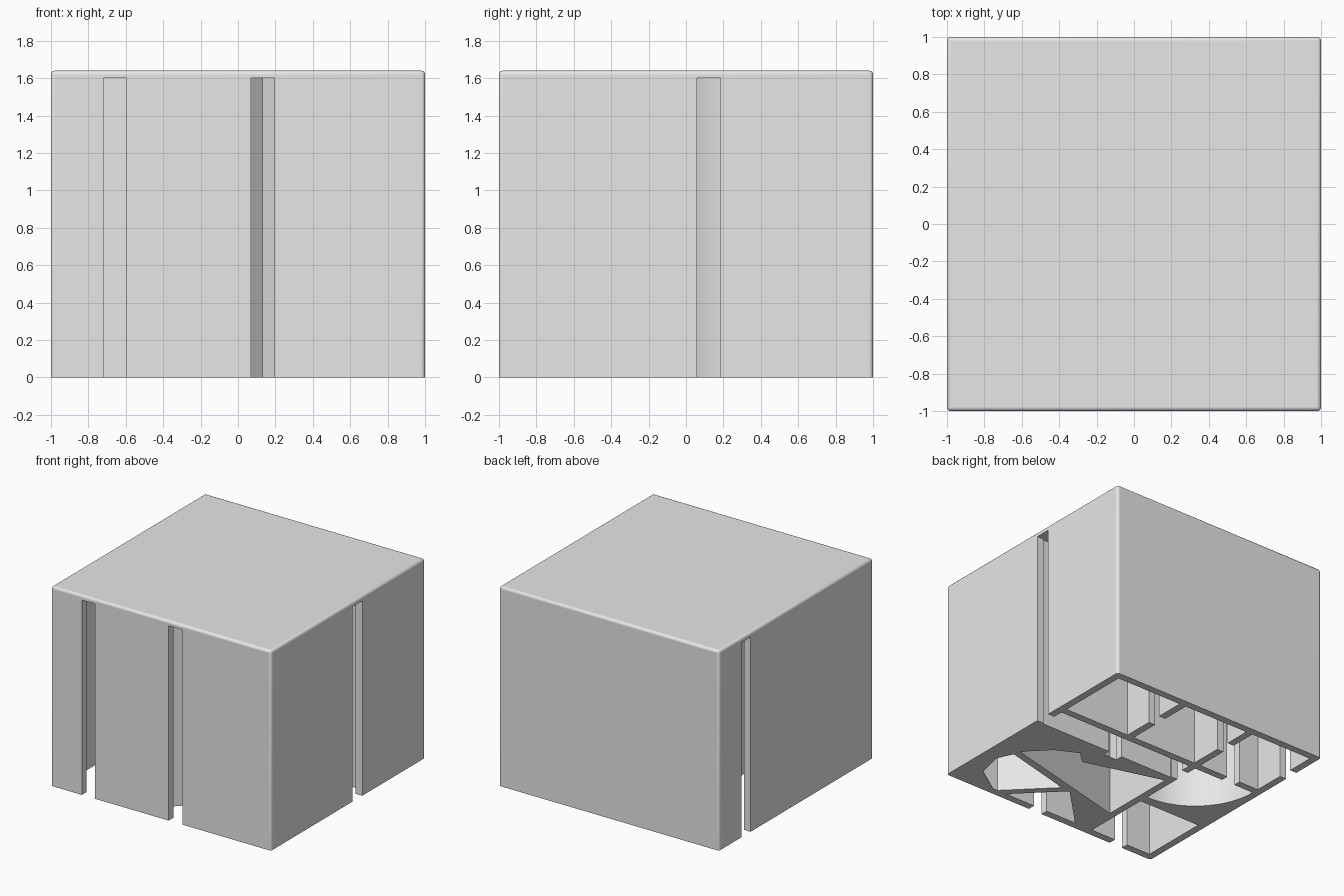
import bpy, bmesh, math

if "Cube" in bpy.data.objects:
    bpy.data.objects.remove(bpy.data.objects["Cube"])

H, ROOF, IN = 1.64, 1.60, 0.94   # total height, ceiling height, inner wall face

grey = bpy.data.materials.new("light_grey")
grey.diffuse_color = (0.8, 0.8, 0.8, 1)
grey.use_nodes = True
grey.node_tree.nodes["Principled BSDF"].inputs["Base Color"].default_value = grey.diffuse_color


def prism(name, pts, z0, z1):
    """Extrude a flat outline into a closed prism."""
    bm = bmesh.new()
    face = bm.faces.new([bm.verts.new((x, y, z0)) for x, y in pts])
    top = bmesh.ops.extrude_face_region(bm, geom=[face])
    verts = [v for v in top["geom"] if isinstance(v, bmesh.types.BMVert)]
    bmesh.ops.translate(bm, vec=(0, 0, z1 - z0), verts=verts)
    bmesh.ops.recalc_face_normals(bm, faces=bm.faces)
    mesh = bpy.data.meshes.new(name)
    bm.to_mesh(mesh)
    bm.free()
    ob = bpy.data.objects.new(name, mesh)
    bpy.context.collection.objects.link(ob)
    mesh.materials.append(grey)
    return ob


def rect(x0, x1, y0, y1):
    return [(x0, y0), (x1, y0), (x1, y1), (x0, y1)]


# Outer block with softened top and vertical edges
block = prism("house_block", rect(-1, 1, -1, 1), 0, H)
bm = bmesh.new()
bm.from_mesh(block.data)
soft = [e for e in bm.edges if max(v.co.z for v in e.verts) > H - 0.01]
bmesh.ops.bevel(bm, geom=soft, offset=0.02, segments=3, profile=0.5, affect='EDGES')
bm.to_mesh(block.data)
bm.free()

# Quarter-round wall of the west room
R = 0.565
arc = [(-0.375 - R * math.sin(a), 0.27 - R * math.cos(a))
       for a in (math.pi / 2 * i / 16 for i in range(17))]

rooms = [
    rect(0.34, IN, 0.33, IN),                                      # north-east
    rect(-0.316, 0.28, 0.33, IN),                                  # north
    rect(-IN, -0.375, 0.33, IN),                                   # north-west
    rect(-0.316, IN, 0.05, 0.27),                                  # corridor
    [(-0.375, 0.27)] + arc,                                        # west, rounded
    rect(-IN, -0.375, -IN, -0.37),                                 # south-west
    [(IN, -0.013), (-0.316, -0.013), (-0.316, -0.66), (IN, -0.35)],  # centre
    [(IN, -0.41), (IN, -IN), (0.555, -IN), (0.21, -0.595)],        # south-east
    [(0.13, -0.60), (-0.21, -IN), (0.47, -IN)],                    # entrance wedge
]
doors = [
    rect(-0.72, -0.60, -1.1, -0.9),      # front left
    rect(0.07, 0.195, -1.1, -0.9),       # front right
    rect(0.90, 1.1, 0.06, 0.185),        # right side
    rect(-1.1, -0.90, 0.59, 0.71),       # left side
    rect(0.25, 0.37, 0.58, 0.70),        # between the north rooms
    rect(-0.40, -0.29, 0.60, 0.72),
    rect(-0.76, -0.64, 0.25, 0.35),      # north-west to west
    rect(-0.40, -0.29, 0.06, 0.185),     # corridor to west
    rect(0.165, 0.29, -0.03, 0.07),      # corridor to centre
]

# Hollow out the rooms and doorways
cutters = [prism("cutter", p, -0.2, ROOF) for p in rooms + doors]
for c in cutters:
    c.hide_render = True
    mod = block.modifiers.new("cut", 'BOOLEAN')
    mod.operation, mod.solver, mod.object = 'DIFFERENCE', 'EXACT', c
bpy.context.view_layer.update()
mesh = bpy.data.meshes.new_from_object(
    block.evaluated_get(bpy.context.evaluated_depsgraph_get()))
block.modifiers.clear()
block.data = mesh
mesh.materials.clear()
mesh.materials.append(grey)
for c in cutters:
    bpy.data.objects.remove(c)

# Only the rounded corners and the curved wall are smooth
bpy.context.view_layer.objects.active = block
block.select_set(True)
bpy.ops.object.shade_smooth_by_angle(angle=math.radians(32))
for p in mesh.polygons:
    p.material_index = 0
    n = p.normal
    diagonal = abs(abs(n.x) - abs(n.y)) < 0.01 and p.area > 0.3
    p.use_smooth = max(map(abs, n)) < 0.9999 and not diagonal

# Partial floor plates under the centre and south-east rooms
prism("centre_floor_plate", [(IN, -0.013), (IN, -0.35), (0.80, -0.385), (0.62, -0.20),
      (0.44, -0.11), (0.34, -0.20), (-0.316, -0.013)], 0, 0.005)
prism("corner_floor_plate", [(IN, -0.41), (IN, -IN), (0.60, -IN), (0.82, -0.79),
      (0.87, -0.57), (0.81, -0.443)], 0, 0.005)
